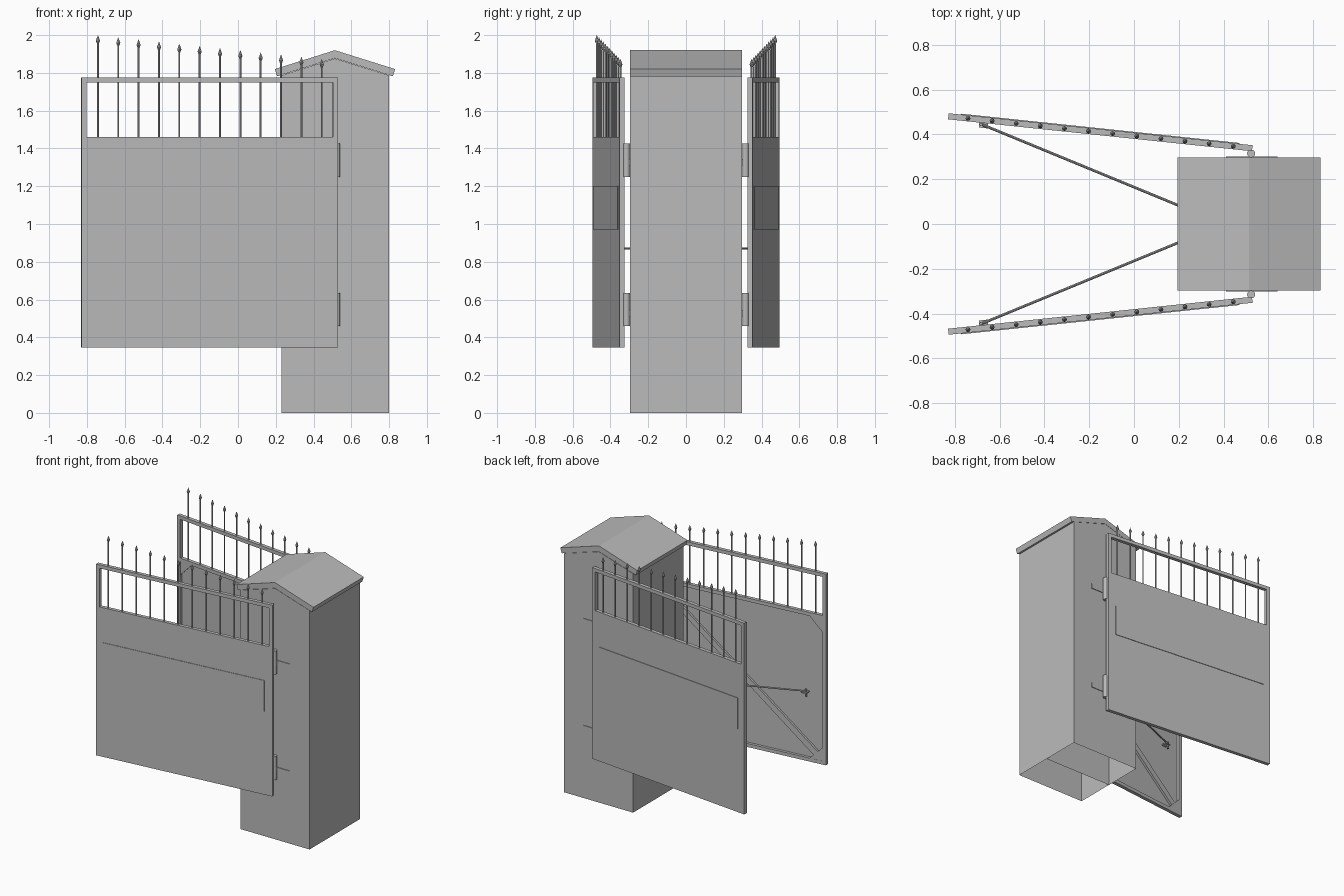
import bpy, bmesh, math
from mathutils import Vector, Matrix

if "Cube" in bpy.data.objects:
    bpy.data.objects.remove(bpy.data.objects["Cube"])

grey = bpy.data.materials.new("plain grey")
grey.diffuse_color = (0.5, 0.5, 0.5, 1)
grey.use_nodes = True
grey.node_tree.nodes["Principled BSDF"].inputs["Base Color"].default_value = grey.diffuse_color

HALF = 0.297                 # half depth of the pillar
L, T = 1.365, 0.027          # gate leaf length and tube size
A = math.radians(6)
U = Vector((-math.cos(A), math.sin(A), 0))   # along the leaf
V = Vector((math.sin(A), math.cos(A), 0))    # outward from the leaf
HINGE = Vector((0.527, 0.325, 0))


def finish(name, bm, smooth=False, recalc=True):
    if recalc:
        bmesh.ops.recalc_face_normals(bm, faces=bm.faces)
    me = bpy.data.meshes.new(name)
    bm.to_mesh(me)
    bm.free()
    me.materials.append(grey)
    ob = bpy.data.objects.new(name, me)
    bpy.context.collection.objects.link(ob)
    if smooth:
        bpy.context.view_layer.objects.active = ob
        ob.select_set(True)
        bpy.ops.object.shade_smooth_by_angle(angle=math.radians(40))
        ob.select_set(False)
    return ob


def prism(bm, pts, offset):
    """Extrude a polygon of 3D points along an offset."""
    a = [bm.verts.new(p) for p in pts]
    b = [bm.verts.new(Vector(p) + Vector(offset)) for p in pts]
    bm.faces.new(a)
    bm.faces.new(b[::-1])
    n = len(a)
    return [bm.faces.new((a[i], a[(i + 1) % n], b[(i + 1) % n], b[i])) for i in range(n)]


def lathe(bm, centre, rings, sides):
    """Stack of (radius, z) rings around a vertical axis."""
    prev = None
    for r, z in rings:
        ring = [bm.verts.new((centre.x + r * math.cos(2 * math.pi * i / sides),
                              centre.y + r * math.sin(2 * math.pi * i / sides), z))
                for i in range(sides)]
        if prev:
            for i in range(sides):
                j = (i + 1) % sides
                bm.faces.new((prev[i], prev[j], ring[j], ring[i]))
        else:
            bm.faces.new(ring[::-1])
        prev = ring
    bm.faces.new(prev)


def leaf_poly(bm, uz, v0, v1):
    """Polygon in the leaf plane, thick from v0 to v1."""
    prism(bm, [HINGE + U * u + V * v0 + Vector((0, 0, z)) for u, z in uz], V * (v1 - v0))


def leaf_box(bm, u0, u1, z0, z1, v0=0, v1=T):
    leaf_poly(bm, [(u0, z0), (u1, z0), (u1, z1), (u0, z1)], v0, v1)


def pair(name, build, smooth=False):
    """Build a part on the +y side and its mirror on the -y side."""
    for s, side in ((1, "back"), (-1, "front")):
        bm = bmesh.new()
        build(bm)
        bm.transform(Matrix.Diagonal((1, s, 1, 1)))
        finish(name + "_" + side, bm, smooth)


# Pillar: gabled shell, open underneath, with a dividing wall
bm = bmesh.new()
prof = [(0.23, 0), (0.23, 1.787), (0.513, 1.876), (0.80, 1.787), (0.80, 0)]
sides = prism(bm, [(x, -HALF, z) for x, z in prof], (0, 2 * HALF, 0))
bmesh.ops.recalc_face_normals(bm, faces=bm.faces)
bmesh.ops.delete(bm, geom=[sides[-1]], context='FACES')
finish("pillar", bm, recalc=False)
bm = bmesh.new()
bm.faces.new([bm.verts.new((x, 0, z)) for x, z in prof])
finish("pillar_divider", bm, recalc=False)

# Roof slab
bm = bmesh.new()
roof = [(0.195, 1.82), (0.513, 1.92), (0.832, 1.82), (0.82, 1.782), (0.513, 1.878), (0.207, 1.782)]
prism(bm, [(x, -HALF, z) for x, z in roof], (0, 2 * HALF, 0))
finish("roof", bm)


# Leaf frame of square tube
def frame(bm):
    leaf_box(bm, 0, T, 0.345, 1.775)
    leaf_box(bm, L - T, L, 0.345, 1.775)
    for z in (0.345, 1.434, 1.749):
        leaf_box(bm, T, L - T, z, z + 0.026)
pair("gate_frame", frame)

# Sheet panel flush with the outside of the frame, and a thin plate on it
pair("gate_panel", lambda bm: leaf_box(bm, T, L - T, 0.371, 1.434, T - 0.006, T))
pair("sign_plate", lambda bm: leaf_box(bm, 0.06, 1.31, 0.97, 1.20, T, T + 0.004))


# Corner gussets on the inside
def gussets(bm):
    g = 0.15
    for u, du in ((0.002, g), (L - 0.002, -g)):
        for z, dz in ((0.347, g), (1.458, -g)):
            leaf_poly(bm, [(u, z), (u + du, z), (u, z + dz)], 0.001, 0.006)
pair("corner_gusset", gussets)


# Diagonal brace, low outer corner to high hinge corner
def brace(bm):
    w = 0.016
    leaf_poly(bm, [(L - 0.05 - w, 0.39 - w), (L - 0.05 + w, 0.39 + w),
                   (T + w, 1.434 + w), (T - w + 0.01, 1.434 - w)], 0.003, 0.02)
pair("diagonal_brace", brace)


# Twelve spear topped bars, stepping down to the hinge
def spikes(bm):
    for i in range(12):
        u = L - 0.088 - i * 0.1083
        c = HINGE + U * u + V * (T / 2)
        top = 2.0 - i * 0.0115
        lathe(bm, c, [(0.005, 1.455), (0.005, top - 0.045), (0.011, top - 0.03),
                      (0.0005, top)], 8)
pair("spear_bars", spikes)


# Hinge barrels
def barrels(bm):
    for z in (0.46, 1.25):
        lathe(bm, Vector((0.523, 0.315, 0)), [(0.018, z), (0.018, z + 0.175)], 12)
pair("hinge_barrel", barrels, True)


# Hinge straps on the pillar
def straps(bm):
    for z in (0.51, 1.31):
        prism(bm, [(0.41, HALF - 0.001, z), (0.64, HALF - 0.001, z),
                   (0.64, HALF - 0.001, z + 0.035), (0.41, HALF - 0.001, z + 0.035)], (0, 0.006, 0))
pair("hinge_strap", straps)


# Stay rods from the pillar to the leaves
def stay(bm):
    a, b = Vector((0.235, 0.068, 0.87)), Vector((-0.685, 0.447, 0.87))
    n = Vector((b.y - a.y, a.x - b.x, 0)).normalized()
    ring = [a + (n * math.cos(t) + Vector((0, 0, 1)) * math.sin(t)) * 0.006
            for t in (i * math.pi / 4 for i in range(8))]
    prism(bm, ring, b - a)
pair("stay_rod", stay, True)


# Bracket and pin holding the rod
def bracket(bm):
    leaf_box(bm, 1.185, 1.225, 0.855, 0.863, -0.022, 0.022)
    lathe(bm, Vector((-0.683, 0.444, 0)), [(0.007, 0.83), (0.007, 0.885)], 8)
pair("stay_bracket", bracket)
